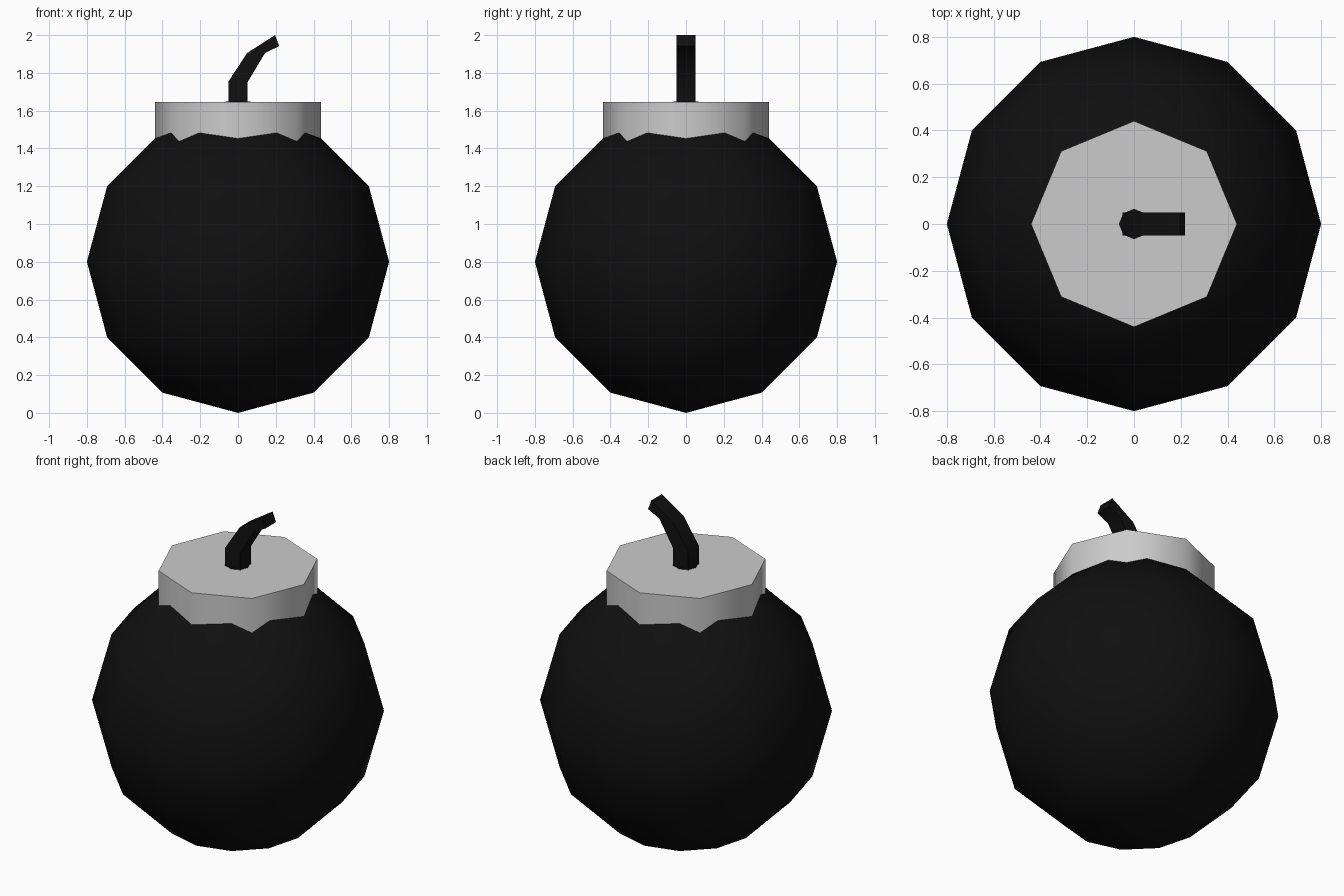
import bpy, bmesh, math

if "Cube" in bpy.data.objects:
    bpy.data.objects.remove(bpy.data.objects["Cube"])

black = bpy.data.materials.new("black")
black.diffuse_color = (0.005, 0.005, 0.005, 1)
black.use_nodes = True
black.node_tree.nodes["Principled BSDF"].inputs["Base Color"].default_value = black.diffuse_color


def smooth(obj, angle):
    bpy.ops.object.select_all(action='DESELECT')
    obj.select_set(True)
    bpy.context.view_layer.objects.active = obj
    bpy.ops.object.shade_smooth_by_angle(angle=math.radians(angle))


def disc(name, sides, radius, z0, z1):
    bpy.ops.mesh.primitive_cylinder_add(vertices=sides, radius=radius, depth=z1 - z0,
                                        location=(0, 0, (z0 + z1) / 2))
    obj = bpy.context.object
    obj.name = name
    return obj


# Round body
bpy.ops.mesh.primitive_uv_sphere_add(segments=12, ring_count=6, radius=0.8, location=(0, 0, 0.8))
body = bpy.context.object
body.name = "body"
body.data.materials.append(black)
smooth(body, 60)

# Octagonal cap, sunk into the body
cap = disc("cap", 8, 0.44, 1.40, 1.645)
smooth(cap, 60)

# Small hole around the foot of the fuse
hole = disc("fuse_hole", 8, 0.065, 1.60, 1.648)
hole.data.materials.append(black)

# Bent square fuse: left and right (x, z) of each section
sections = [((-0.05, 1.60), (0.05, 1.60)),
            ((-0.05, 1.755), (0.05, 1.75)),
            ((0.048, 1.905), (0.143, 1.905)),
            ((0.196, 2.0), (0.218, 1.942))]
bm = bmesh.new()
rings = []
for (lx, lz), (rx, rz) in sections:
    rings.append([bm.verts.new(p) for p in ((lx, -0.05, lz), (rx, -0.05, rz),
                                            (rx, 0.05, rz), (lx, 0.05, lz))])
for a, b in zip(rings, rings[1:]):
    for i in range(4):
        j = (i + 1) % 4
        bm.faces.new((a[i], a[j], b[j], b[i]))
bm.faces.new(rings[0][::-1])
bm.faces.new(rings[-1])
bmesh.ops.recalc_face_normals(bm, faces=bm.faces)
mesh = bpy.data.meshes.new("fuse")
bm.to_mesh(mesh)
bm.free()
fuse = bpy.data.objects.new("fuse", mesh)
bpy.context.collection.objects.link(fuse)
mesh.materials.append(black)
smooth(fuse, 45)
